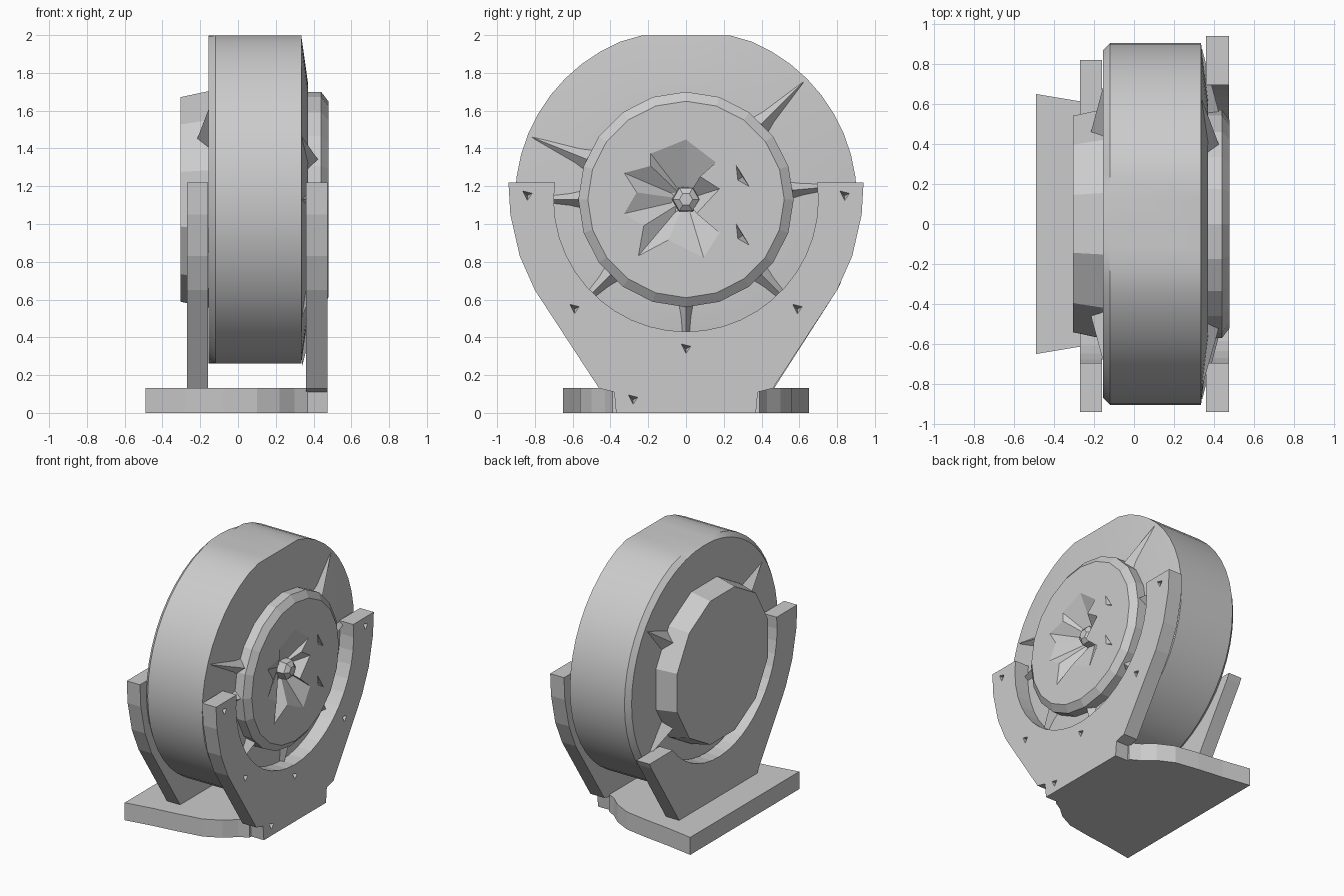
import bpy, bmesh
from math import sin, cos, pi, radians, sqrt

if "Cube" in bpy.data.objects:
    bpy.data.objects.remove(bpy.data.objects["Cube"])

grey = bpy.data.materials.new("light grey")
grey.use_nodes = True
grey.diffuse_color = (0.6, 0.6, 0.6, 1)
grey.node_tree.nodes["Principled BSDF"].inputs["Base Color"].default_value = (0.6, 0.6, 0.6, 1)

AXLE = 1.13      # height of the drum axis


def finish(bm, name, smooth=None):
    bmesh.ops.recalc_face_normals(bm, faces=bm.faces)
    mesh = bpy.data.meshes.new(name)
    bm.to_mesh(mesh)
    bm.free()
    mesh.materials.append(grey)
    ob = bpy.data.objects.new(name, mesh)
    bpy.context.collection.objects.link(ob)
    if smooth:
        bpy.ops.object.select_all(action='DESELECT')
        ob.select_set(True)
        bpy.context.view_layer.objects.active = ob
        bpy.ops.object.shade_smooth_by_angle(angle=radians(smooth))
    return ob


def lathe(name, profile, sides, flat=9.0, turn=0.0, smooth=None):
    """Spin (x, radius) pairs round the axle; flat clips top and bottom."""
    bm = bmesh.new()
    rings = []
    for x, r in profile:
        ring = []
        for i in range(sides):
            a = 2 * pi * i / sides + turn
            z = max(-flat, min(flat, r * sin(a)))
            ring.append(bm.verts.new((x, r * cos(a), AXLE + z)))
        rings.append(ring)
    for a, b in zip(rings, rings[1:]):
        for i in range(sides):
            j = (i + 1) % sides
            bm.faces.new((a[i], a[j], b[j], b[i]))
    bm.faces.new(rings[0])
    bm.faces.new(rings[-1])
    return finish(bm, name, smooth)


def slab(name, outline, axis, low, high):
    """Extrude a flat outline along x (outline is y, z) or z (outline is x, y)."""
    bm = bmesh.new()
    put = (lambda p, d: (d, p[0], p[1])) if axis == 'x' else (lambda p, d: (p[0], p[1], d))
    face = bm.faces.new([bm.verts.new(put(p, low)) for p in outline])
    new = bmesh.ops.extrude_face_region(bm, geom=[face])["geom"]
    shift = (high - low, 0, 0) if axis == 'x' else (0, 0, high - low)
    bmesh.ops.translate(bm, vec=shift, verts=[v for v in new if isinstance(v, bmesh.types.BMVert)])
    return finish(bm, name)


def cut(target, cutter):
    """Subtract the cutter, bake the result and discard the cutter."""
    mod = target.modifiers.new("cut", 'BOOLEAN')
    mod.operation = 'DIFFERENCE'
    mod.solver = 'EXACT'
    mod.object = cutter
    graph = bpy.context.evaluated_depsgraph_get()
    mesh = bpy.data.meshes.new_from_object(target.evaluated_get(graph))
    target.modifiers.clear()
    target.data = mesh
    bpy.data.objects.remove(cutter)


def pit(points, surface, depth, tip):
    """Cutter with a jagged mouth narrowing to a point inside the surface."""
    bm = bmesh.new()
    rim = [bm.verts.new((surface + 0.01, y, z)) for y, z in points]
    apex = bm.verts.new((surface - depth, tip[0], tip[1]))
    bm.faces.new(rim)
    for i in range(len(rim)):
        bm.faces.new((rim[i], rim[(i + 1) % len(rim)], apex))
    return finish(bm, "pit_cutter")


def notch(y, z, s=0.03):
    return pit([(y - s, z + s), (y + s, z + s * 0.5), (y, z - s)], 0.475, 0.05, (y, z))


# Drum with flattened top and bottom
lathe("drum", [(-0.15, 0.55), (-0.155, 0.87), (-0.12, 0.905), (0.335, 0.905), (0.37, 0.62),
               (0.37, 0.5)], 48, flat=0.868, smooth=25)

# Hubs on both sides
lathe("left_hub", [(-0.1, 0.6), (-0.17, 0.59), (-0.305, 0.56)], 12, turn=0.26)
hub = lathe("right_hub", [(0.3, 0.57), (0.44, 0.57), (0.478, 0.52)], 20)

# Broken star recess in the right hub, with small pockets beside it
star = [(-0.35, 1.28), (-0.2, 1.32), (-0.2, 1.39), (0.0, 1.47), (0.17, 1.34), (0.08, 1.26),
        (0.19, 1.19), (0.06, 1.05), (0.19, 0.94), (0.1, 0.8), (-0.1, 0.9), (-0.27, 0.81),
        (-0.24, 0.98), (-0.35, 1.05), (-0.28, 1.17)]
cut(hub, pit(star, 0.478, 0.14, (0.0, AXLE)))
for y, z in ((0.3, 1.25), (0.3, 0.94)):
    cut(hub, pit([(y - 0.04, z + 0.07), (y + 0.04, z - 0.06), (y - 0.03, z - 0.02)],
                 0.478, 0.06, (y, z)))
lathe("axle_nub", [(0.3, 0.08), (0.43, 0.07), (0.455, 0.035)], 6)


# Faceted ribs running from the rim up to the hubs
def rib(name, angle, start, top, width):
    bm = bmesh.new()
    a = radians(angle)

    def at(x, r, side):
        return bm.verts.new((x, r * cos(a) - side * sin(a), AXLE + r * sin(a) + side * cos(a)))
    outer = at(start, 0.88, 0)
    inner = at(top, 0.54, 0)
    left, right = at(start, 0.54, width), at(start, 0.54, -width)
    for f in ((outer, inner, left), (outer, right, inner), (outer, left, right),
              (inner, right, left)):
        bm.faces.new(f)
    finish(bm, name)


for ang, w in ((45, 0.09), (158, 0.09), (5, 0.07), (180, 0.07), (225, 0.08), (270, 0.06), (315, 0.08)):
    rib("right_rib", ang, 0.34, 0.43, w)
for ang in (35, 145, 215, 325):
    rib("left_rib", ang, -0.145, -0.22, 0.08)

# Cradle brackets: curved outer edge, round inner cut-out
outer = [(0.94, 1.22), (0.93, 1.05), (0.88, 0.83), (0.8, 0.65), (0.46, 0.13)]


def arc(r, z_from, z_to, steps):
    """Half of the cut-out edge, from the +y tip round to the -y tip."""
    def angle(z, side):
        y = sqrt(r * r - (z - AXLE) ** 2)
        a = math_angle(y, z - AXLE)
        return a if side > 0 else -pi - a
    a0, a1 = angle(z_from, 1), angle(z_to, -1)
    return [(r * cos(a0 + (a1 - a0) * i / steps), AXLE + r * sin(a0 + (a1 - a0) * i / steps))
            for i in range(steps + 1)]


def math_angle(y, z):
    from math import atan2
    return atan2(z, y)


front_side = [(-y, z) for y, z in outer]
foot = [(-0.38, 0.11), (-0.37, 0.0), (0.37, 0.0), (0.38, 0.11)]
right = slab("right_bracket", arc(0.70, 1.22, 1.22, 24) + front_side + foot + outer[::-1],
             'x', 0.36, 0.475)
for y, z in ((-0.59, 0.55), (0.59, 0.55), (0, 0.34), (-0.84, 1.15), (0.84, 1.15), (-0.28, 0.07)):
    cut(right, notch(y, z))

# The left bracket has a shorter rear horn
rear_side = [(0.46, 0.12), (0.8, 0.65), (0.82, 0.69)]
slab("left_bracket", arc(0.70, 0.69, 1.22, 20) + front_side + rear_side, 'x', -0.27, -0.16)

# Base plate, wide on the left and waisted toward the right bracket
edge = [(-0.49, 0.65), (-0.28, 0.615), (-0.08, 0.59), (0.1, 0.56), (0.22, 0.5), (0.3, 0.43), (0.37, 0.39)]
slab("base_plate", edge + [(x, -y) for x, y in reversed(edge)], 'z', 0.0, 0.132)
